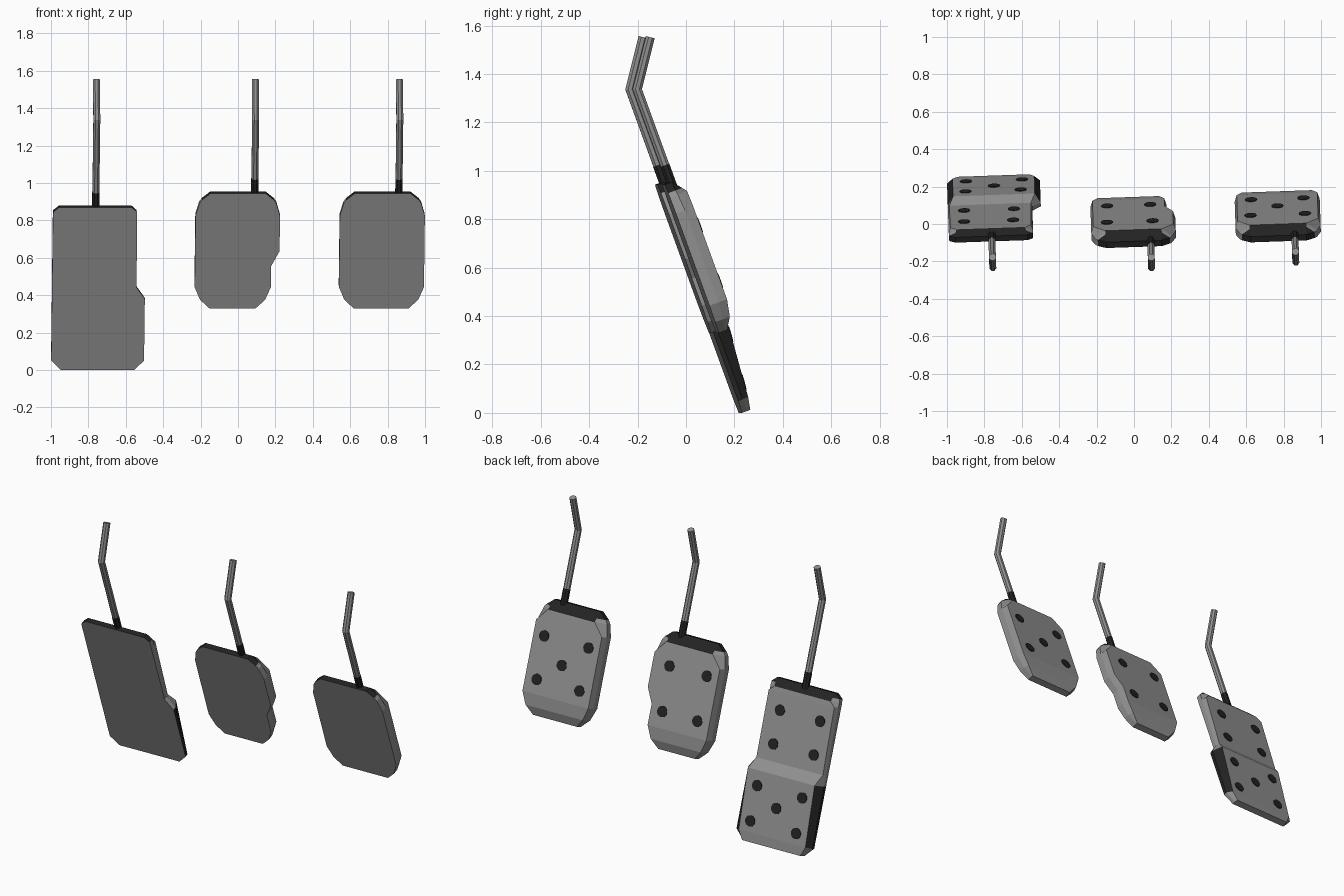
import bpy, bmesh, math
from mathutils import Vector

if "Cube" in bpy.data.objects:
    bpy.data.objects.remove(bpy.data.objects["Cube"])

TILT = math.radians(20)
S, C, T = math.sin(TILT), math.cos(TILT), math.tan(TILT)
YAW = math.radians(2)


def material(name, v):
    m = bpy.data.materials.new(name)
    m.diffuse_color = (v, v, v, 1)
    m.use_nodes = True
    m.node_tree.nodes["Principled BSDF"].inputs["Base Color"].default_value = m.diffuse_color
    return m


METAL = material("brushed grey metal", 0.28)
RUBBER = material("black rubber", 0.016)


def finish(name, bm, cx):
    bmesh.ops.remove_doubles(bm, verts=bm.verts, dist=0.0005)
    bmesh.ops.recalc_face_normals(bm, faces=bm.faces)
    me = bpy.data.meshes.new(name)
    bm.to_mesh(me)
    bm.free()
    ob = bpy.data.objects.new(name, me)
    me.materials.append(METAL)
    me.materials.append(RUBBER)
    ob.location.x = cx
    ob.rotation_euler.z = YAW
    bpy.context.collection.objects.link(ob)


def point(b, x, z, n):
    """Point at height z on the tilted back plane, raised by n along its normal."""
    return Vector((x, b - T * z + n * C, z + n * S))


def plate(name, cx, b, rows, dark_sides=()):
    """Loft rows (height, left, right, edge depth, face depth, face inset)."""
    bm = bmesh.new()
    rings = []
    for z, l, r, nm, nf, i in rows:
        sec = [(l, 0), (r, 0), (r, nm), (r - i, nf), (l + i, nf), (l, nm)]
        rings.append([bm.verts.new(point(b, x, z, n)) for x, n in sec])
    last = len(rows) - 2
    for j in range(last + 1):
        for k in range(6):
            k2 = (k + 1) % 6
            f = bm.faces.new((rings[j][k], rings[j][k2], rings[j + 1][k2], rings[j + 1][k]))
            # black: top bevel and the chosen flanks
            dark = (j == last and k != 0) or (j == last - 1 and k == 3)
            dark = dark or (j in dark_sides and k in (1, 2, 4, 5))
            f.material_index = int(dark)
    bm.faces.new(rings[0][::-1])
    bm.faces.new(rings[-1]).material_index = 1
    finish(name, bm, cx)


def studs(name, cx, b, rows, spots, r=0.032):
    """Thin round pads lying on the front surface of a plate."""
    def depth(z):
        for p, q in zip(rows, rows[1:]):
            if p[0] <= z <= q[0]:
                return p[4] + (q[4] - p[4]) * (z - p[0]) / (q[0] - p[0])
    bm = bmesh.new()
    for x, z in spots:
        loops = []
        for lift in (0.0, 0.004):
            loop = []
            for k in range(12):
                a = 2 * math.pi * k / 12
                zz = z + r * C * math.sin(a)
                loop.append(bm.verts.new(point(b, x + r * math.cos(a), zz, depth(zz) + lift)))
            loops.append(loop)
        for k in range(12):
            k2 = (k + 1) % 12
            bm.faces.new((loops[0][k], loops[0][k2], loops[1][k2], loops[1][k]))
        bm.faces.new(loops[1])
    for f in bm.faces:
        f.material_index = 1
    finish(name, bm, cx)


def tube(name, cx, path, radius, mat, sides=8):
    """Tube along a path lying in a plane of constant x, mitred at bends."""
    bm = bmesh.new()
    rings = []
    for i, p in enumerate(path):
        d_in = (p - path[i - 1]).normalized() if i else None
        d_out = (path[i + 1] - p).normalized() if i < len(path) - 1 else None
        d = ((d_in or d_out) + (d_out or d_in)).normalized()
        side = Vector((0, d.z, -d.y))
        stretch = 1 / d.dot(d_in or d_out)
        ring = []
        for k in range(sides):
            a = 2 * math.pi * (k + 0.5) / sides
            ring.append(bm.verts.new(p + Vector((radius * math.cos(a), 0, 0))
                                     + side * (radius * stretch * math.sin(a))))
        rings.append(ring)
    for r0, r1 in zip(rings, rings[1:]):
        for k in range(sides):
            k2 = (k + 1) % sides
            bm.faces.new((r0[k], r0[k2], r1[k2], r1[k]))
    bm.faces.new(rings[0][::-1])
    bm.faces.new(rings[-1])
    for f in bm.faces:
        f.material_index = mat
    finish(name, bm, cx)


def arm(name, cx, b, x, top):
    """Black socket and bent rod above a pedal."""
    n = 0.03
    joint = point(b, x, top + 0.07, n)
    elbow = point(b, x, 1.327, n)
    tip = elbow + Vector((0, 0.054, 0.215))
    tube(name + "_socket", cx, [point(b, x, top - 0.02, n), joint], 0.021, 1)
    tube(name + "_rod", cx, [joint, elbow, tip], 0.02, 0)


def top_rows(l, r):
    """Rounded, bevelled upper end shared by the two short pedals."""
    return [(0.823, l, r, 0.04, 0.078, 0.012),
            (0.89, l + 0.02, r - 0.02, 0.035, 0.078, 0.055),
            (0.908, l + 0.033, r - 0.033, 0.033, 0.063, 0.042),
            (0.943, l + 0.078, r - 0.078, 0.033, 0.033, 0)]


def bottom_rows(l, r):
    return [(0.33, l + 0.08, r - 0.08, 0.03, 0.037, 0.004),
            (0.375, l + 0.03, r - 0.03, 0.035, 0.065, 0.01),
            (0.443, l, r, 0.04, 0.078, 0.012)]


# right-hand pedal: plain rounded plate
cx, b = 0.77, 0.25
rows = bottom_rows(-0.2275, 0.2275) + top_rows(-0.2275, 0.2275)
plate("right_pedal", cx, b, rows)
studs("right_pedal_studs", cx, b, rows,
      [(s * x, z) for s in (-1, 1) for x, z in ((0.14, 0.52), (0.145, 0.75))] + [(0, 0.625)])
arm("right_pedal", cx, b, 0.088, 0.943)

# middle pedal: notch on its right edge
cx, b = 0.0, 0.22
rows = (bottom_rows(-0.23, 0.178)
        + [(0.555, -0.23, 0.178, 0.04, 0.078, 0.012), (0.635, -0.23, 0.222, 0.04, 0.078, 0.012)]
        + top_rows(-0.23, 0.222))
plate("middle_pedal", cx, b, rows)
studs("middle_pedal_studs", cx, b, rows,
      [(-0.14, 0.53), (0.09, 0.53), (-0.145, 0.77), (0.1, 0.77)])
arm("middle_pedal", cx, b, 0.086, 0.943)

# left-hand pedal: long plate with a thicker, wider foot
cx, b = -0.755, 0.224
rows = [(0.0, -0.185, 0.208, 0.02, 0.037, 0.006),
        (0.05, -0.237, 0.26, 0.02, 0.046, 0.03),
        (0.38, -0.237, 0.26, 0.02, 0.074, 0.03),
        (0.44, -0.237, 0.215, 0.025, 0.045, 0.008),
        (0.80, -0.237, 0.213, 0.03, 0.058, 0.01),
        (0.825, -0.237, 0.213, 0.03, 0.058, 0.04),
        (0.845, -0.235, 0.211, 0.03, 0.046, 0.035),
        (0.87, -0.203, 0.182, 0.03, 0.03, 0)]
plate("left_pedal", cx, b, rows, dark_sides=(1,))
studs("left_pedal_studs", cx, b, rows,
      [(-0.15, 0.53), (0.115, 0.53), (-0.153, 0.71), (0.11, 0.71),
       (-0.135, 0.11), (0.165, 0.11), (0.013, 0.21), (-0.14, 0.30), (0.155, 0.30)])
arm("left_pedal", cx, b, -0.008, 0.87)
